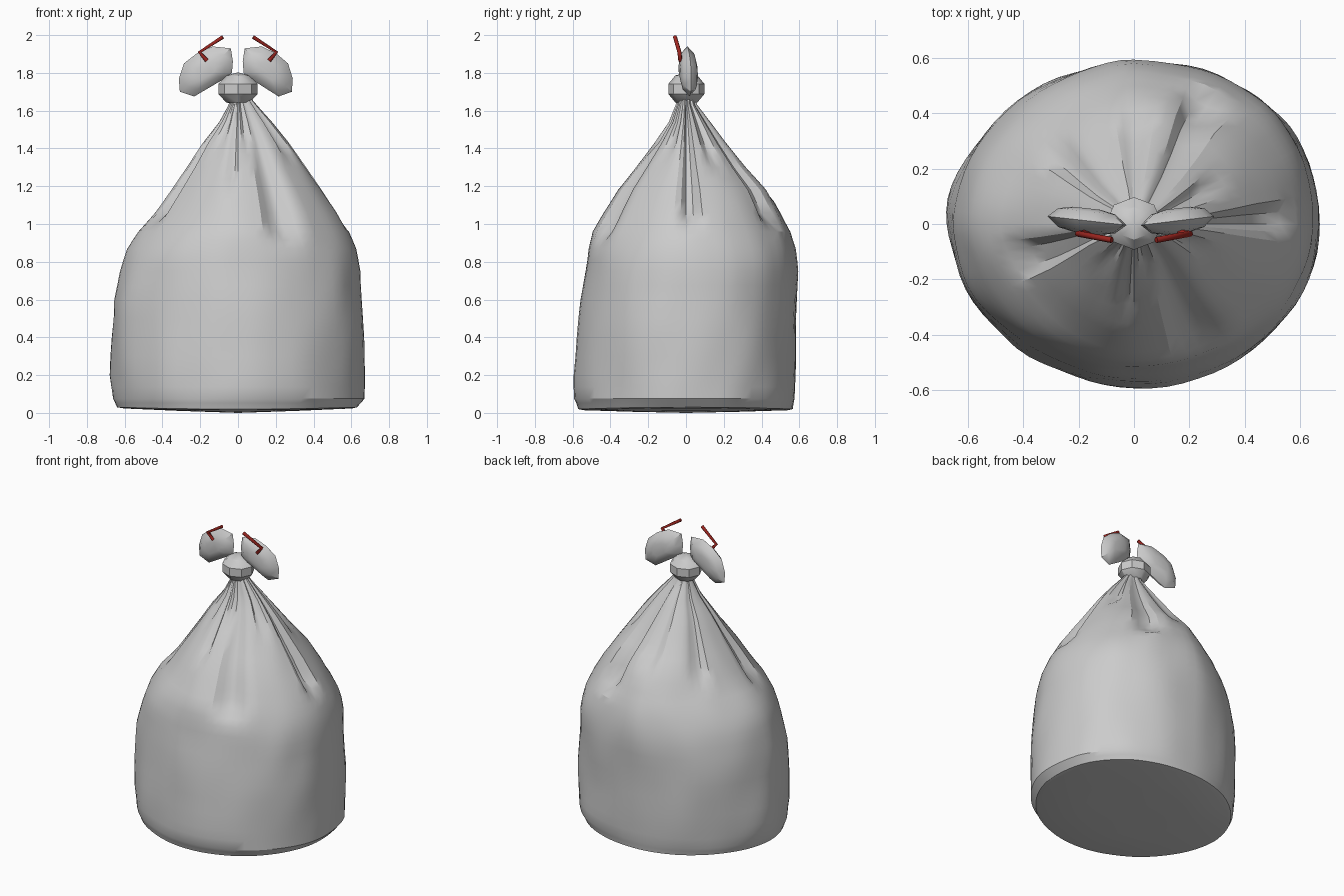
import bpy, bmesh
from math import cos, sin, pi, radians, degrees, copysign
from mathutils import Vector, noise

if "Cube" in bpy.data.objects:
    bpy.data.objects.remove(bpy.data.objects["Cube"])


def make(name, verts, faces, angle=30):
    me = bpy.data.meshes.new(name)
    me.from_pydata(verts, [], faces)
    bm = bmesh.new()
    bm.from_mesh(me)
    bmesh.ops.recalc_face_normals(bm, faces=bm.faces)
    bm.to_mesh(me)
    bm.free()
    ob = bpy.data.objects.new(name, me)
    bpy.context.collection.objects.link(ob)
    bpy.ops.object.select_all(action='DESELECT')
    bpy.context.view_layer.objects.active = ob
    ob.select_set(True)
    bpy.ops.object.shade_smooth_by_angle(angle=radians(angle))
    return ob


# Bag body: rings given as z, left, right, front, back extents
ROWS = [
    (0.03, .64, .63, .57, .565), (0.075, .66, .67, .59, .575), (0.2, .675, .672, .59, .58),
    (0.4, .668, .668, .575, .585), (0.6, .658, .655, .555, .59), (0.75, .62, .645, .535, .59),
    (0.87, .58, .62, .52, .575), (0.96, .525, .585, .495, .55), (1.06, .44, .535, .435, .50),
    (1.18, .355, .455, .36, .43), (1.30, .27, .365, .265, .32), (1.43, .185, .27, .165, .215),
    (1.54, .10, .18, .09, .13), (1.63, .05, .10, .055, .06), (1.70, .035, .04, .035, .035),
]
# Gathered pleats: direction, half width (degrees), lowest z, depth ratio
PLEATS = [
    (2, 8, 0.98, .13), (30, 7, 1.3, .12), (62, 9, 0.97, .13), (92, 10, 1.15, .09),
    (142, 8, 1.08, .12), (199, 10, 1.0, .13), (235, 8, 1.35, .10), (262, 8, 1.18, .10),
    (283, 7, 1.35, .12), (297, 9, 0.9, .12), (330, 8, 1.35, .10),
]
SEG = 72


def pleat(a, z):
    cut = 0
    for ang, w, low, depth in PLEATS:
        d = (a - ang + 180) % 360 - 180
        if abs(d) < w and z > low:
            shape = min(1, (w - abs(d)) / (w * .4))
            cut = max(cut, depth * shape * min(1, (z - low) / .07))
    return 1 - cut


def sample(z):
    for r0, r1 in zip(ROWS, ROWS[1:]):
        if z <= r1[0] + 1e-6:
            t = (z - r0[0]) / (r1[0] - r0[0])
            return [p + (q - p) * t for p, q in zip(r0, r1)]


levels = []
for r0, r1 in zip(ROWS, ROWS[1:]):
    levels += [r0[0], (r0[0] + r1[0]) / 2]
levels.append(ROWS[-1][0])

verts, faces = [], []
# underside: centre rings first, then the rim and the wall
for scale, zb in ((.5, .006), (.95, .014)):
    for i in range(SEG):
        a = 2 * pi * i / SEG
        verts.append((cos(a) * .635 * scale, sin(a) * .567 * scale, zb + .01 * scale * cos(a) ** 2))
for z in levels:
    _, l, r, f, b = sample(z)
    for i in range(SEG):
        a = 2 * pi * i / SEG
        c, s = cos(a), sin(a)
        # each quarter is slightly fuller or flatter
        e = (.9 if c > 0 else 1.06) if s > 0 else (1.0 if c > 0 else 1.05)
        e += .1 * max(0, min(1, (z - .8) / .2))
        x = copysign(abs(c) ** e, c) * (r if c > 0 else l)
        y = copysign(abs(s) ** e, s) * (b if s > 0 else f)
        k = pleat(degrees(a), z)
        k *= 1 + .022 * noise.noise(Vector((c * 3, s * 3, z * 3))) * min(1, z / .1)
        zz = z - .01 * s * s if z < .04 else z
        verts.append((x * k, y * k, zz))
n = len(levels) + 2
for j in range(n - 1):
    for i in range(SEG):
        k = (i + 1) % SEG
        faces.append((j * SEG + i, j * SEG + k, (j + 1) * SEG + k, (j + 1) * SEG + i))
faces.append(tuple((n - 1) * SEG + i for i in range(SEG)))
verts.append((0, 0, 0))
faces += [(len(verts) - 1, (i + 1) % SEG, i) for i in range(SEG)]
make("bag_body", verts, faces)

# Knot at the neck
bpy.ops.mesh.primitive_uv_sphere_add(segments=8, ring_count=5, radius=1,
                                     location=(0, 0.002, 1.715))
knot = bpy.context.object
knot.name = "knot"
knot.scale = (.108, .1, .088)
bpy.ops.object.transform_apply(location=False, rotation=False)
bpy.ops.object.shade_smooth_by_angle(angle=radians(35))

# Tied ears (flattened lens shapes) and red drawstring ends, both sides
OUTLINE = [(.03, 1.80), (.065, 1.77), (.215, 1.675), (.285, 1.70), (.29, 1.77),
           (.265, 1.85), (.20, 1.905), (.125, 1.94), (.035, 1.93), (.025, 1.86)]
red = bpy.data.materials.new("red_string")
red.diffuse_color = (.35, .02, .015, 1)
red.use_nodes = True
red.node_tree.nodes["Principled BSDF"].inputs["Base Color"].default_value = red.diffuse_color

for side, sx, stretch in (("left", -1, 1.08), ("right", 1, 1)):
    ev, ef = [], []
    m = len(OUTLINE)
    cx, cz = .16, 1.81
    for k, y in ((.35, -.045), (.72, -.034), (1, 0), (.72, .034), (.35, .045)):
        for x, z in OUTLINE:
            px = cx + (x - cx) * k
            ev.append((sx * px * stretch, y + .012 + (px - cx) * .12, cz + (z - cz) * k))
    for j in range(4):
        for i in range(m):
            q = (i + 1) % m
            ef.append((j * m + i, j * m + q, (j + 1) * m + q, (j + 1) * m + i))
    ef += [tuple(range(m)), tuple(range(4 * m, 5 * m))]
    make("ear_" + side, ev, ef, 40)

    cu = bpy.data.curves.new("string_" + side, 'CURVE')
    cu.dimensions = '3D'
    cu.bevel_depth = .011
    cu.bevel_resolution = 1
    cu.use_fill_caps = True
    sp = cu.splines.new('POLY')
    pts = [(.08, -.058, 1.99), (.203, -.035, 1.91), (.165, -.03, 1.865)]
    sp.points.add(len(pts) - 1)
    for p, (x, y, z) in zip(sp.points, pts):
        p.co = (sx * x, y, z, 1)
    ob = bpy.data.objects.new("string_" + side, cu)
    bpy.context.collection.objects.link(ob)
    cu.materials.append(red)
